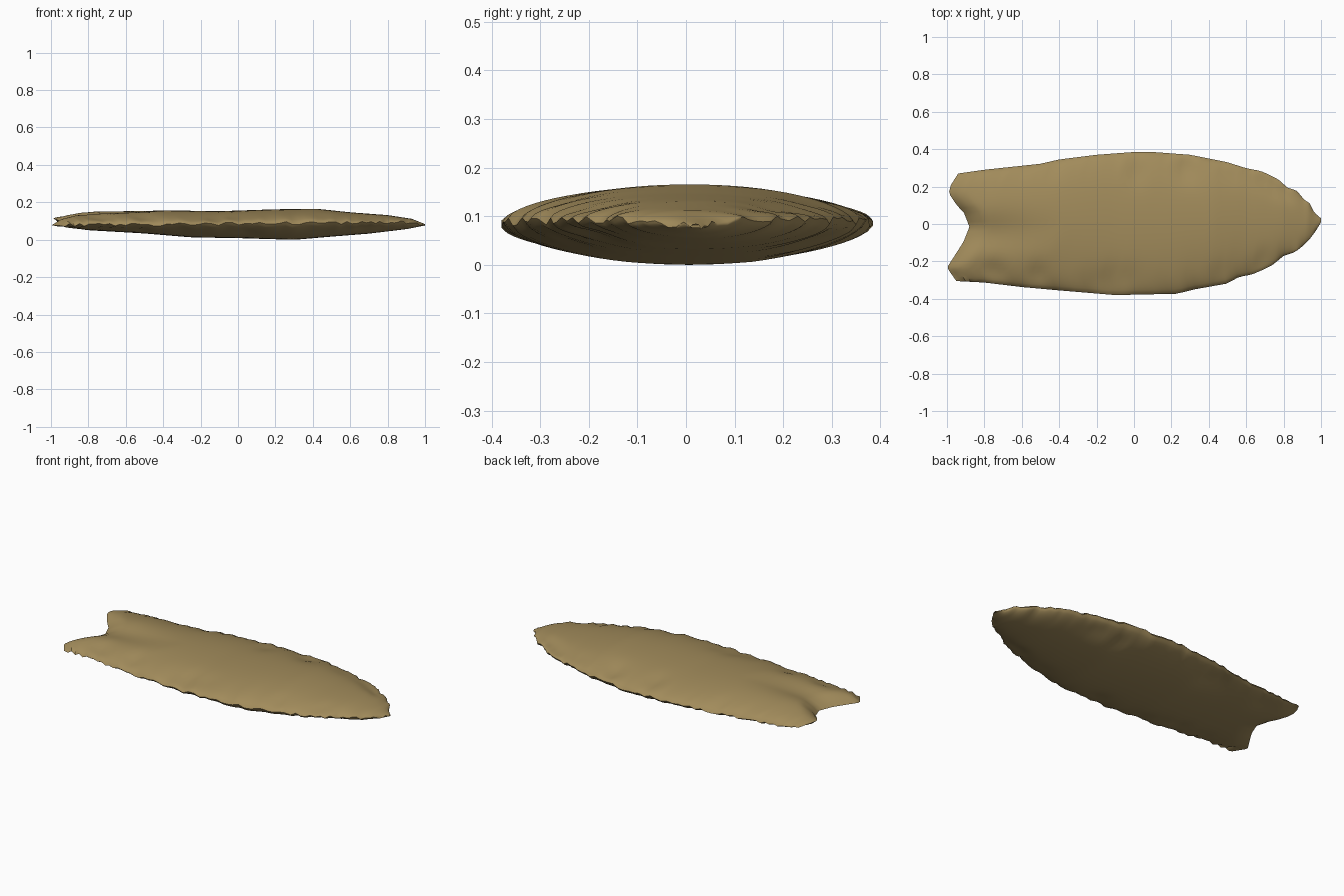
import bpy, bmesh, math, random

if "Cube" in bpy.data.objects:
    bpy.data.objects.remove(bpy.data.objects["Cube"])
random.seed(4)

# outline of the blade seen from above, as (x, y) stations
BACK = [(-.94, .27), (-.8, .29), (-.5, .322), (-.4, .345), (-.2, .37), (0, .385), (.1, .385), (.3, .37),
        (.5, .33), (.6, .298), (.68, .283), (.77, .24), (.82, .195), (.87, .178), (.91, .13), (.94, .11), (.965, .06), (1, .03)]
FRONT = [(-.95, -.305), (-.8, -.313), (-.6, -.337), (-.4, -.355), (-.1, -.38), (.23, -.373), (.32, -.35), (.5, -.318),
         (.56, -.283), (.63, -.27), (.7, -.24), (.74, -.22), (.8, -.17), (.86, -.15), (.9, -.12), (.94, -.08), (.97, -.04), (1, .01)]
# concave base: x by position across
BASE = [(-1, -.95), (-.75, -1), (-.48, -.95), (-.26, -.91), (0, -.88), (.27, -.91), (.4, -.945),
        (.63, -.99), (.78, -.98), (1, -.94)]
# highest and lowest surface along the length, and the cutting edge between
TOP = [(-1, .14), (-.9, .15), (-.75, .163), (-.5, .162), (-.1, .156), (.2, .166), (.42, .169), (.6, .15), (.8, .135), (.93, .115), (1, .087)]
BOTTOM = [(-1, .07), (-.9, .06), (-.5, .037), (-.25, .016), (0, .012), (.3, .003), (.5, .02), (.7, .036), (.9, .06), (1, .08)]
EDGE = [(-1, .083), (-.6, .083), (0, .09), (.5, .093), (.9, .097), (1, .084)]


def lerp(pts, t):
    if t <= pts[0][0]:
        return pts[0][1]
    for (a, p), (b, q) in zip(pts, pts[1:]):
        if t <= b:
            return p + (q - p) * (t - a) / (b - a)
    return pts[-1][1]


def gauss(d, w):
    return math.exp(-(d / w) ** 2)


# flake scars: shallow dents near both edges of both faces
scars = [(random.uniform(-.8, .85), s * random.uniform(.72, .95), random.uniform(.03, .07), face, random.uniform(.1, .3))
         for s in (-1, 1) for face in (-1, 1) for _ in range(11)]
N, M = 72, 30
jag = [[random.uniform(-.009, .009) for _ in range(N + 1)] for _ in range(2)]


def point(i, j, face):
    t = i / N
    w = -math.cos(math.pi * j / M)          # -1 front edge, 1 back edge
    w = .6 * w + .4 * (2 * j / M - 1)
    start = lerp(BASE, w)
    s = .6 * t + .4 * math.sin(t * math.pi / 2)
    s = s - .045 * math.sin(2 * math.pi * t)  # finer rows at base and tip
    x = start + (1 - start) * s
    y0, y1 = lerp(FRONT, x), lerp(BACK, x)
    y = y0 + (y1 - y0) * (w + 1) / 2
    side = jag[0][i] * (1 - w) / 2 + jag[1][i] * (1 + w) / 2
    edge = lerp(EDGE, x) + side * w * w
    near_base = 1 - min(1, (x - start) / .5)
    edge += .035 * gauss(w - .7, .35) * near_base ** 3
    round_ = max(0, 1 - abs(w) ** 2.1) ** .62
    round_ *= min(1, (x - start) / .09) ** .6
    if face > 0:                            # flute running in from the base
        round_ *= 1 - .5 * gauss(w + .15, .35) * near_base
    for sx, sw, r, f, d in scars:
        if f == face:
            round_ *= 1 - d * gauss(x - sx, r) * gauss(w - sw, .2)
    target = lerp(TOP if face > 0 else BOTTOM, x)
    return x, y, edge + (target - edge) * round_


bm = bmesh.new()
for face in (1, -1):
    g = [[bm.verts.new(point(i, j, face)) for j in range(M + 1)] for i in range(N + 1)]
    for i in range(N):
        for j in range(M):
            bm.faces.new((g[i][j], g[i + 1][j], g[i + 1][j + 1], g[i][j + 1])[::face])
bmesh.ops.remove_doubles(bm, verts=bm.verts, dist=.0004)
bmesh.ops.recalc_face_normals(bm, faces=bm.faces)
low = min(v.co.z for v in bm.verts)
for v in bm.verts:
    v.co.z -= low

mesh = bpy.data.meshes.new("stone_point")
bm.to_mesh(mesh)
bm.free()
blade = bpy.data.objects.new("stone_point", mesh)
bpy.context.collection.objects.link(blade)

stone = bpy.data.materials.new("tan flint")
stone.diffuse_color = (.36, .26, .105, 1)
stone.use_nodes = True
stone.node_tree.nodes["Principled BSDF"].inputs["Base Color"].default_value = stone.diffuse_color
mesh.materials.append(stone)

bpy.context.view_layer.objects.active = blade
blade.select_set(True)
bpy.ops.object.shade_smooth_by_angle(angle=math.radians(40))
